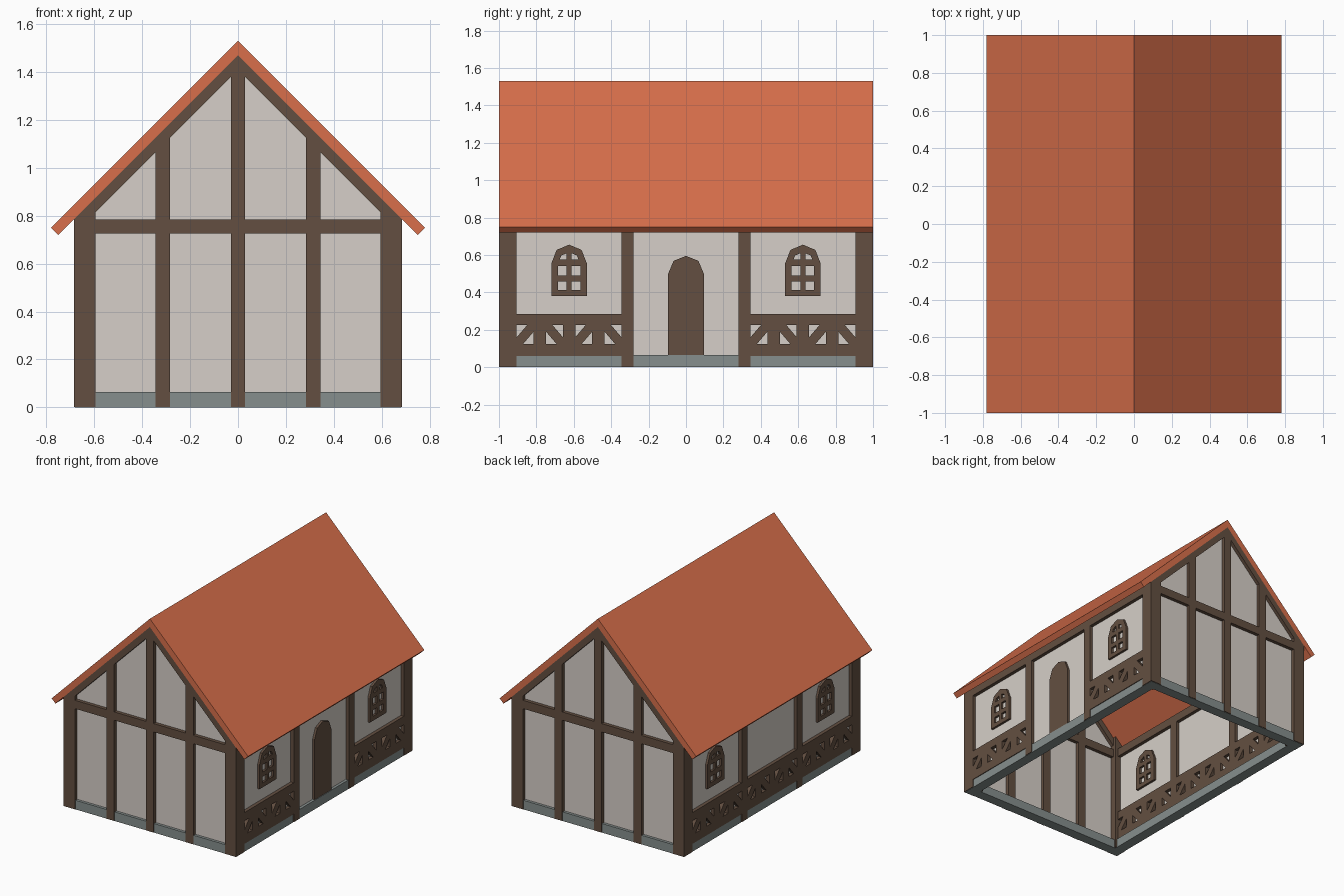
import bpy, bmesh

if "Cube" in bpy.data.objects:
    bpy.data.objects.remove(bpy.data.objects["Cube"])


def material(name, rgb):
    m = bpy.data.materials.new(name)
    lin = [((c / 255 + 0.055) / 1.055) ** 2.4 for c in rgb]
    m.diffuse_color = (*lin, 1)
    m.use_nodes = True
    m.node_tree.nodes["Principled BSDF"].inputs["Base Color"].default_value = m.diffuse_color
    return m


TIMBER = material("brown timber", (99, 79, 65))
PLASTER = material("pale plaster", (214, 207, 200))
TILE = material("orange roof", (216, 111, 75))
STONE = material("grey stone", (134, 143, 141))


def prism(bm, pts, axis, d0, d1):
    """Extrude a (u, z) outline along x or y from d0 to d1."""
    def place(u, z, d):
        return (d, u, z) if axis == 'x' else (u, d, z)
    a = [bm.verts.new(place(u, z, d0)) for u, z in pts]
    b = [bm.verts.new(place(u, z, d1)) for u, z in pts]
    n = len(pts)
    bm.faces.new(a)
    bm.faces.new(b[::-1])
    for i in range(n):
        j = (i + 1) % n
        bm.faces.new((a[i], b[i], b[j], a[j]))


def rect(u0, u1, z0, z1):
    return [(u0, z0), (u1, z0), (u1, z1), (u0, z1)]


def arch(cu, w, z0, spring, top):
    """Low-poly arched outline, half width w."""
    k = spring + (top - spring) * 0.72
    return [(cu - w, z0), (cu + w, z0), (cu + w, spring), (cu + w * .7, k),
            (cu, top), (cu - w * .7, k), (cu - w, spring)]


def finish(bm, name, mat):
    bmesh.ops.recalc_face_normals(bm, faces=bm.faces)
    me = bpy.data.meshes.new(name)
    bm.to_mesh(me)
    bm.free()
    me.materials.append(mat)
    ob = bpy.data.objects.new(name, me)
    bpy.context.collection.objects.link(ob)


def part(name, mat, axis, d0, d1, outlines):
    bm = bmesh.new()
    for pts in outlines:
        prism(bm, pts, axis, d0, d1)
    finish(bm, name, mat)


# roof: one folded slab
part("roof", TILE, 'y', -1, 1, [[(-.78, .75), (0, 1.53), (.78, .75),
                                 (.75, .72), (0, 1.47), (-.75, .72)]])

# stone base ring, open in the middle
bm = bmesh.new()
for s in (-1, 1):
    prism(bm, rect(-.68, .68, 0, .065), 'y', s * .995, s * .92)
    prism(bm, rect(-.92, .92, 0, .065), 'x', s * .68, s * .605)
finish(bm, "stone_base", STONE)

# corner posts
bm = bmesh.new()
for sx in (-1, 1):
    for sy in (-1, 1):
        pts = [(sx * .595, .002), (sx * .685, .002), (sx * .685, .785), (sx * .595, .875)]
        prism(bm, pts, 'y', sy * 1, sy * .905)
finish(bm, "corner_posts", TIMBER)

# gable walls, front and back
for s, side in ((-1, "front"), (1, "back")):
    frame = [rect(-.6, .6, .725, .785), rect(-.03, .03, .002, 1.41)]
    for m in (-1, 1):
        frame.append([(m * .283, .002), (m * .345, .002),
                      (m * .345, 1.095), (m * .283, 1.157)])
        frame.append([(0, 1.41), (m * .685, .725), (m * .685, .785), (0, 1.47)])
    part(side + "_gable_frame", TIMBER, 'y', s * 1, s * .93, frame)
    part(side + "_gable_plaster", PLASTER, 'y', s * .975, s * .955,
         [[(-.65, .03), (.65, .03), (.65, .8), (0, 1.45), (-.65, .8)]])


def lattice(c):
    """Sill, rail and alternating diagonal braces of one bay centred on c."""
    out = [rect(c - .28, c + .28, .06, .125), rect(c - .28, c + .28, .225, .285)]
    z0, z1, t = .125, .225, .035
    for i in range(4):
        a = c - .28 + i * .1565
        b = a + .0905
        if i < 3:
            out.append(rect(b, b + .066, z0, z1))
        if i % 2:
            a, b = b, a
        q = t if b > a else -t
        out.append([(a, z0), (a + q, z0), (b, z1 - t), (b, z1), (b - q, z1), (a, z0 + t)])
    return out


def window(c):
    """Arched frame ring with crossed glazing bars."""
    o = arch(c, .095, .38, .555, .655)
    i = arch(c, .06, .412, .55, .615)
    ring = [[o[k], o[(k + 1) % 7], i[(k + 1) % 7], i[k]] for k in range(7)]
    bars = [rect(c - .014, c + .014, .40, .63),
            rect(c - .07, c + .07, .457, .49), rect(c - .07, c + .07, .542, .575)]
    return ring + bars


# long walls, left and right
for s, side in ((-1, "left"), (1, "right")):
    frame = [rect(-.91, .91, .725, .785)]
    for m in (-1, 1):
        frame.append(rect(m * .3125 - .0325, m * .3125 + .0325, .002, .785))
    for c in (-.625, .625) if s > 0 else (-.625, 0, .625):
        frame += lattice(c)
    part(side + "_wall_frame", TIMBER, 'x', s * .685, s * .615, frame)
    part(side + "_wall_plaster", PLASTER, 'x', s * .66, s * .64,
         [rect(-.95, .95, .03, .78)])
    for c, end in ((-.625, "front"), (.625, "back")):
        part(f"{side}_{end}_window", TIMBER, 'x', s * .676, s * .624, window(c))

# door on the right wall
part("door", TIMBER, 'x', .676, .624, [arch(0, .095, .065, .5, .595)])
